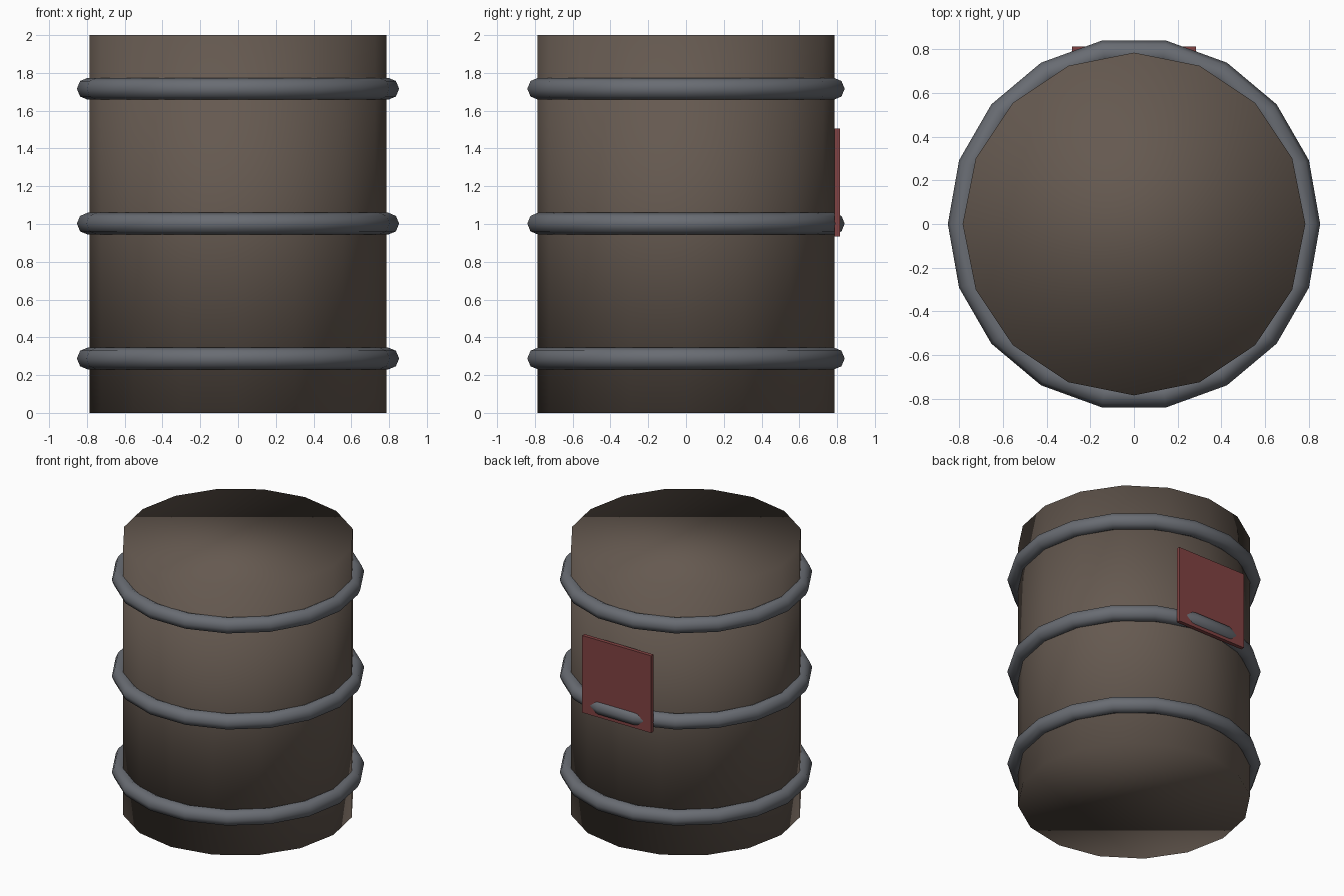
import bpy

if "Cube" in bpy.data.objects:
    bpy.data.objects.remove(bpy.data.objects["Cube"])


def material(name, color):
    m = bpy.data.materials.new(name)
    m.diffuse_color = (*color, 1)
    m.use_nodes = True
    m.node_tree.nodes["Principled BSDF"].inputs["Base Color"].default_value = m.diffuse_color
    return m


brown = material("brown", (0.13, 0.10, 0.08))
steel = material("steel", (0.14, 0.15, 0.17))
red = material("red", (0.22, 0.055, 0.055))


def finish(name, mat, smooth=True):
    ob = bpy.context.object
    ob.name = name
    ob.data.materials.append(mat)
    if smooth:
        bpy.ops.object.shade_smooth()
    return ob


# 16-sided barrel body, a vertex on +x
bpy.ops.mesh.primitive_cylinder_add(vertices=16, radius=0.785, depth=2,
                                    location=(0, 0, 1))
finish("barrel_body", brown)

# Three hoops
for part, z in (("lower", 0.288), ("middle", 1.002), ("upper", 1.716)):
    bpy.ops.mesh.primitive_torus_add(major_segments=18, minor_segments=8,
                                     major_radius=0.795, minor_radius=0.058,
                                     location=(0, 0, z))
    finish(part + "_hoop", steel)

# Flat label plate on the back
bpy.ops.mesh.primitive_cube_add(size=1, location=(0, 0.8, 1.22))
plate = finish("label_plate", red, smooth=False)
plate.scale = (0.567, 0.028, 0.573)
